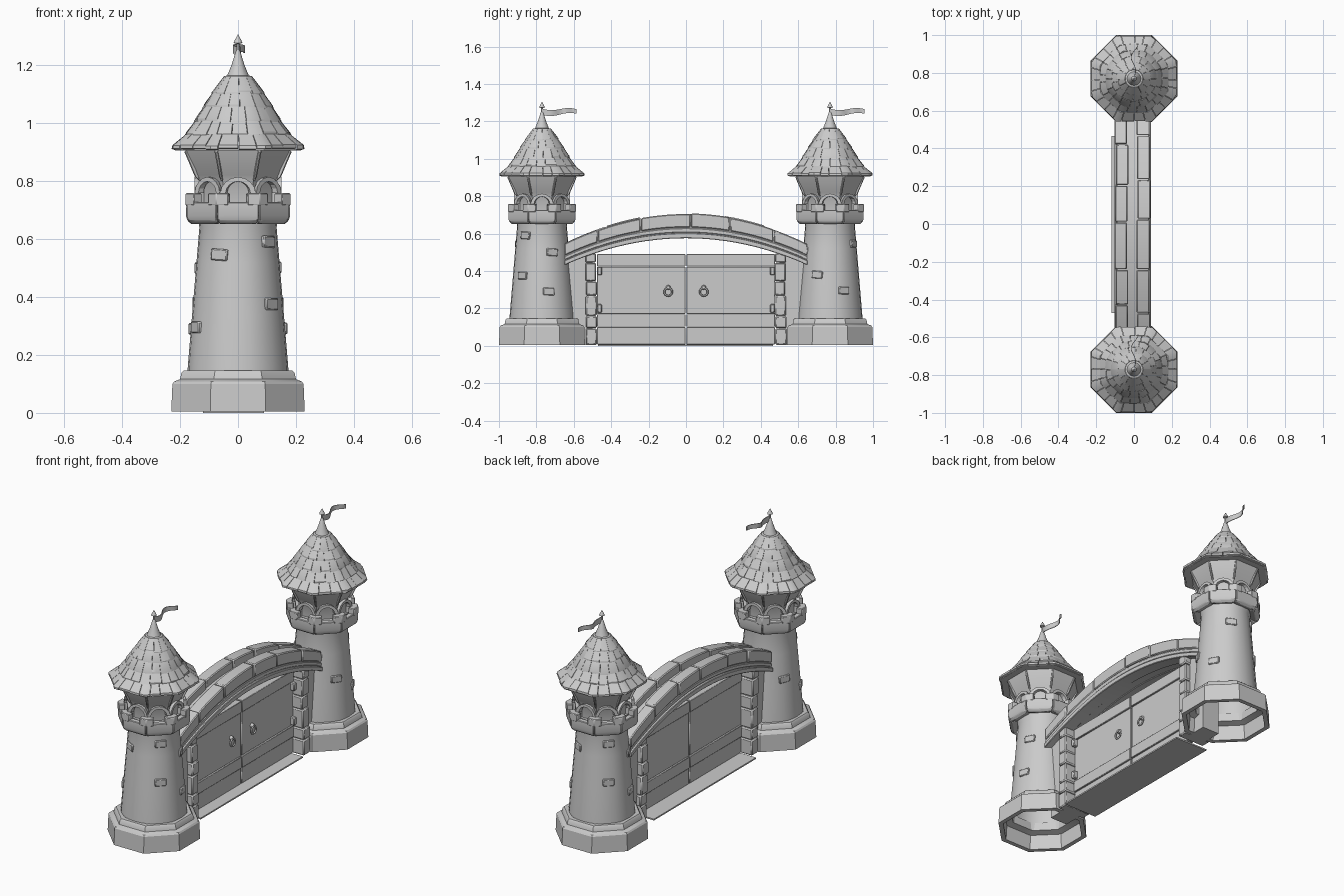
import bpy, bmesh, math, random
from math import sin, cos, pi, radians
from mathutils import Matrix, Vector

random.seed(4)
if "Cube" in bpy.data.objects:
    bpy.data.objects.remove(bpy.data.objects["Cube"], do_unlink=True)

stone = bpy.data.materials.new("plain_grey")
stone.use_nodes = True
GREY = (0.6, 0.6, 0.6, 1)
stone.diffuse_color = GREY
stone.node_tree.nodes["Principled BSDF"].inputs["Base Color"].default_value = GREY


def finish(name, bm, bevel=0, smooth=30, recalc=True):
    if recalc:
        bmesh.ops.recalc_face_normals(bm, faces=bm.faces)
    me = bpy.data.meshes.new(name)
    bm.to_mesh(me)
    bm.free()
    me.materials.append(stone)
    ob = bpy.data.objects.new(name, me)
    bpy.context.collection.objects.link(ob)
    if bevel:
        mod = ob.modifiers.new("Soft edges", "BEVEL")
        mod.width, mod.segments = bevel, 1
    bpy.ops.object.select_all(action="DESELECT")
    ob.select_set(True)
    bpy.context.view_layer.objects.active = ob
    bpy.ops.object.shade_smooth_by_angle(angle=radians(smooth))
    return ob


def octa(deg, k=1):
    """Radius factor of an octagon with flats on the axes; k=0 gives a circle."""
    return 1 + k * (1 / cos(radians((deg + 22.5) % 45 - 22.5)) - 1)


def sweep(bm, profile, angles, k=1, full=False, closed=True):
    """Sweep (radius, height) points round the z axis."""
    rings = [[bm.verts.new((r * octa(a, k) * cos(radians(a)), r * octa(a, k) * sin(radians(a)), z))
              for r, z in profile] for a in angles]
    n = len(profile)
    for i in range(len(rings) if full else len(rings) - 1):
        p, q = rings[i], rings[(i + 1) % len(rings)]
        for j in range(n if closed else n - 1):
            bm.faces.new((p[j], q[j], q[(j + 1) % n], p[(j + 1) % n]))
    if not full and closed:
        bm.faces.new(rings[0])
        bm.faces.new(rings[-1][::-1])


def box(bm, lo, hi, matrix=None):
    size = Vector(hi) - Vector(lo)
    m = Matrix.Translation((Vector(hi) + Vector(lo)) / 2) @ Matrix.Diagonal((*size, 1))
    bmesh.ops.create_cube(bm, size=1, matrix=(matrix or Matrix()) @ m)


CORNERS = [22.5 + 45 * i for i in range(8)]
ROUND = [15 * i for i in range(24)]
ROOF = [(.222, .912), (.176, .955), (.145, 1.0), (.115, 1.05), (.083, 1.1), (.045, 1.155)]


def tower(side):
    parts = []

    def add(name, bm, **kw):
        ob = finish(side + name, bm, **kw)
        ob.location = (0, -.77 if side == "front_" else .77, 0)
        ob.rotation_euler.z = 0 if side == "front_" else pi
        parts.append(ob)

    # stepped octagonal plinth, open underneath
    bm = bmesh.new()
    sweep(bm, [(.23, .005), (.226, .1), (.22, .108), (.2, .116), (.195, .138), (.188, .146), (.165, .146),
               (.165, .1), (.2, .09), (.205, .005)], CORNERS, full=True)
    add("plinth", bm)
    # tapered round shaft
    bm = bmesh.new()
    sweep(bm, [(.176, .1), (.173, .16), (.158, .34), (.143, .52), (.133, .64), (.14, .68), (.14, .72), (0.001, .72)],
          ROUND, k=.2, full=True, closed=False)
    add("shaft", bm)
    # proud stones on the shaft
    bm = bmesh.new()
    for deg, z in [(-40, .59), (22, .5), (-42, .375), (13, .29), (-117, .545), (-153, .295), (154, .38), (112, .51)]:
        r = .176 - .085 * (z - .1) + .002
        turn = Matrix.Rotation(radians(deg), 4, "Z") @ Matrix.Translation((r, 0, z)) @ \
            Matrix.Rotation(random.uniform(-.08, .08), 4, "X")
        box(bm, (-.03, -.031, -.02), (.007, .031, .02), turn)
    add("shaft_stones", bm, bevel=.004)
    # parapet blocks with a merlon on each corner
    bm = bmesh.new()
    for c in CORNERS:
        sweep(bm, [(.13, .662), (.16, .65), (.174, .662), (.18, .68), (.179, .726), (.148, .726), (.14, .7)],
              [c + .5, c + 11, c + 22.5, c + 34, c + 44.5])
        sweep(bm, [(.148, .715), (.181, .715), (.181, .757), (.148, .757)], [c - 12, c, c + 12])
    add("parapet", bm, bevel=.003)
    # flared upper storey
    bm = bmesh.new()
    sweep(bm, [(.122, .7), (.124, .79), (.14, .82), (.18, .9), (.184, .915)], CORNERS, full=True, closed=False)
    add("upper_storey", bm)
    bm = bmesh.new()
    for c in CORNERS:
        sweep(bm, [(.135, .8), (.149, .815), (.185, .9), (.175, .91)], [c - 1.6, c, c + 1.6])
    add("corner_ribs", bm)
    # small round arches on each face
    bm = bmesh.new()
    for face in range(0, 360, 45):
        for i in range(8):
            t0, t1 = pi * i / 8, pi * (i + 1) / 8
            vs = []
            for t in (t0, t1):
                for r in (.13, .15):
                    for s in (.78, 1.08):
                        a = face + 20.5 * s * cos(t)
                        d = r * octa(a)
                        vs.append(bm.verts.new((d * cos(radians(a)), d * sin(radians(a)), .757 + .052 * s * sin(t))))
            for f in [(0, 1, 3, 2), (4, 6, 7, 5), (0, 4, 5, 1), (2, 3, 7, 6), (0, 2, 6, 4), (1, 5, 7, 3)]:
                bm.faces.new([vs[j] for j in f])
        sweep(bm, [(.12, .72), (.148, .72), (.148, .765), (.12, .765)], [face + 19, face + 22.5, face + 26])
    bmesh.ops.remove_doubles(bm, verts=bm.verts, dist=.0001)
    add("face_arches", bm)
    # roof core, then rows of overlapping shingles
    bm = bmesh.new()
    sweep(bm, [(.001, .905), (.218, .905)] + [(r - .006, z) for r, z in ROOF] + [(.001, 1.16)],
          CORNERS, full=True, closed=False)
    add("roof_core", bm)
    bm = bmesh.new()
    for row in range(5):
        (r0, z0), (r1, z1) = ROOF[row], ROOF[row + 1]
        count = 24 - 3 * row
        cuts = [360 / count * (i + row * .5 + random.uniform(-.15, .15)) for i in range(count)]
        for i, a in enumerate(cuts):
            b = cuts[i + 1] if i + 1 < count else cuts[0] + 360
            d = random.uniform(-.05, .18) if row else random.uniform(-.02, .06)
            lr, lz = r0 + (r0 - r1) * d, z0 - (z1 - z0) * d
            t = random.uniform(.009, .013)
            sweep(bm, [(lr - .008, lz - .004), (lr + .004, lz), (lr + .003, lz + t), (r1 + .003, z1 + .006),
                       (r1 - .008, z1)], [a + .3, (a + b) / 2, b - .3], k=max(0, 1 - row * .3))
    add("roof_shingles", bm)
    # spire cap and finial
    bm = bmesh.new()
    sweep(bm, [(.03, 1.15), (.047, 1.152), (.047, 1.16), (.037, 1.163), (.022, 1.2), (.008, 1.245), (.005, 1.25),
               (.005, 1.272), (.015, 1.275), (.012, 1.283), (.0005, 1.305)], ROUND[::2], k=0, full=True, closed=False)
    add("spire", bm)
    # waving pennant, always blowing the same way
    bm = bmesh.new()
    rows = []
    for i in range(15):
        t = i / 14
        x, z = .017 * sin(t * 8) * (.3 + t), 1.251 - .007 * sin(t * 6)
        h = .017 - .005 * t
        y = parts[0].location.y + .185 * t
        rows.append([bm.verts.new((x + e, y, z + s * h)) for e, s in ((-.002, -1), (.002, -1), (.002, 1), (-.002, 1))])
    for p, q in zip(rows, rows[1:]):
        for j in range(4):
            bm.faces.new((p[j], p[(j + 1) % 4], q[(j + 1) % 4], q[j]))
    bm.faces.new(rows[0])
    bm.faces.new(rows[-1][::-1])
    finish(side + "pennant", bm)


tower("front_")
tower("back_")


def arch_z(y, up):
    return .575 + up - (.34 + .3 * up) * y * y


def arch_block(bm, x0, x1, y0, y1, low, high, steps=4):
    """A curved block following the bridge arch."""
    rings = []
    for i in range(steps + 1):
        y = y0 + (y1 - y0) * i / steps
        rings.append([bm.verts.new((x, y, arch_z(y, u))) for x, u in ((x0, low), (x1, low), (x1, high), (x0, high))])
    for p, q in zip(rings, rings[1:]):
        for j in range(4):
            bm.faces.new((p[j], p[(j + 1) % 4], q[(j + 1) % 4], q[j]))
    bm.faces.new(rings[0])
    bm.faces.new(rings[-1][::-1])


# arch: core, projecting lower courses, two rows of coping stones
bm = bmesh.new()
arch_block(bm, -.09, .078, -.65, .65, .004, .085, 24)
finish("arch_core", bm)
for name, low, high, out in (("lower_course", 0, .028, .004), ("middle_course", .031, .054, -.004)):
    bm = bmesh.new()
    for x0, x1 in ((-.1 - out, -.03), (.015, .086 + out)):
        arch_block(bm, x0, x1, -.65, .65, low, high, 24)
    finish(name, bm, bevel=.003)
bm = bmesh.new()
for x0, x1 in ((-.1, -.034), (.016, .086)):
    cuts = [-.65] + [-.65 + 1.3 / 6 * i + random.uniform(-.04, .04) for i in range(1, 6)] + [.65]
    for a, b in zip(cuts, cuts[1:]):
        e = random.uniform(-.004, .004)
        arch_block(bm, x0 + e, x1 + e, a + .002, b - .002, .058, .131 + e)
finish("coping_stones", bm, bevel=.005)

# side walls and stacked door piers
for side, s in (("front_", -1), ("back_", 1)):
    bm = bmesh.new()
    arch_block(bm, -.06, .05, s * .5, s * .64, -.6 + .12, .02)
    for v in bm.verts:
        if v.co.z < .1:
            v.co.z = .005
    finish(side + "side_wall", bm)
    bm = bmesh.new()
    z = .005
    for h in (.09, .065, .11, .075, .1, .052):
        j = random.uniform(-.007, .007)
        box(bm, (-.088 + j, s * .505 - .03 + j / 2, z), (.085 + j, s * .505 + .03 + j, z + h - .002))
        z += h
    finish(side + "door_pier", bm, bevel=.006)

    # door leaf with rails, hinges and knocker
    bm = bmesh.new()
    for lo, hi, t in ((.008, .1, .02), (.102, .168, .026), (.17, .422, .02), (.424, .49, .026)):
        y0, y1 = sorted((s * .004, s * .475))
        box(bm, (-t, y0, lo), (t, y1, hi))
    finish(side + "door", bm, bevel=.002)
    bm = bmesh.new()
    for z in (.2, .4):
        box(bm, (.015, s * .462 - .012, z - .022), (.045, s * .462 + .012, z + .022))
    finish(side + "hinges", bm, bevel=.004)
    bm = bmesh.new()
    turn = Matrix.Translation((.026, s * .095, .312)) @ Matrix.Rotation(pi / 2, 4, "Y")
    bmesh.ops.create_cone(bm, segments=12, radius1=.014, radius2=.008, depth=.022, cap_ends=True, matrix=turn)
    finish(side + "knocker_boss", bm)
    bpy.ops.mesh.primitive_torus_add(major_radius=.021, minor_radius=.005, major_segments=16, minor_segments=6,
                                     location=(.034, s * .095, .288), rotation=(0, pi / 2, 0))
    ring = bpy.context.object
    ring.name = side + "knocker_ring"
    ring.data.materials.append(stone)
    bpy.ops.object.shade_smooth()

# flat threshold
bm = bmesh.new()
box(bm, (-.12, -.47, 0), (.09, .465, .008))
finish("threshold", bm)
